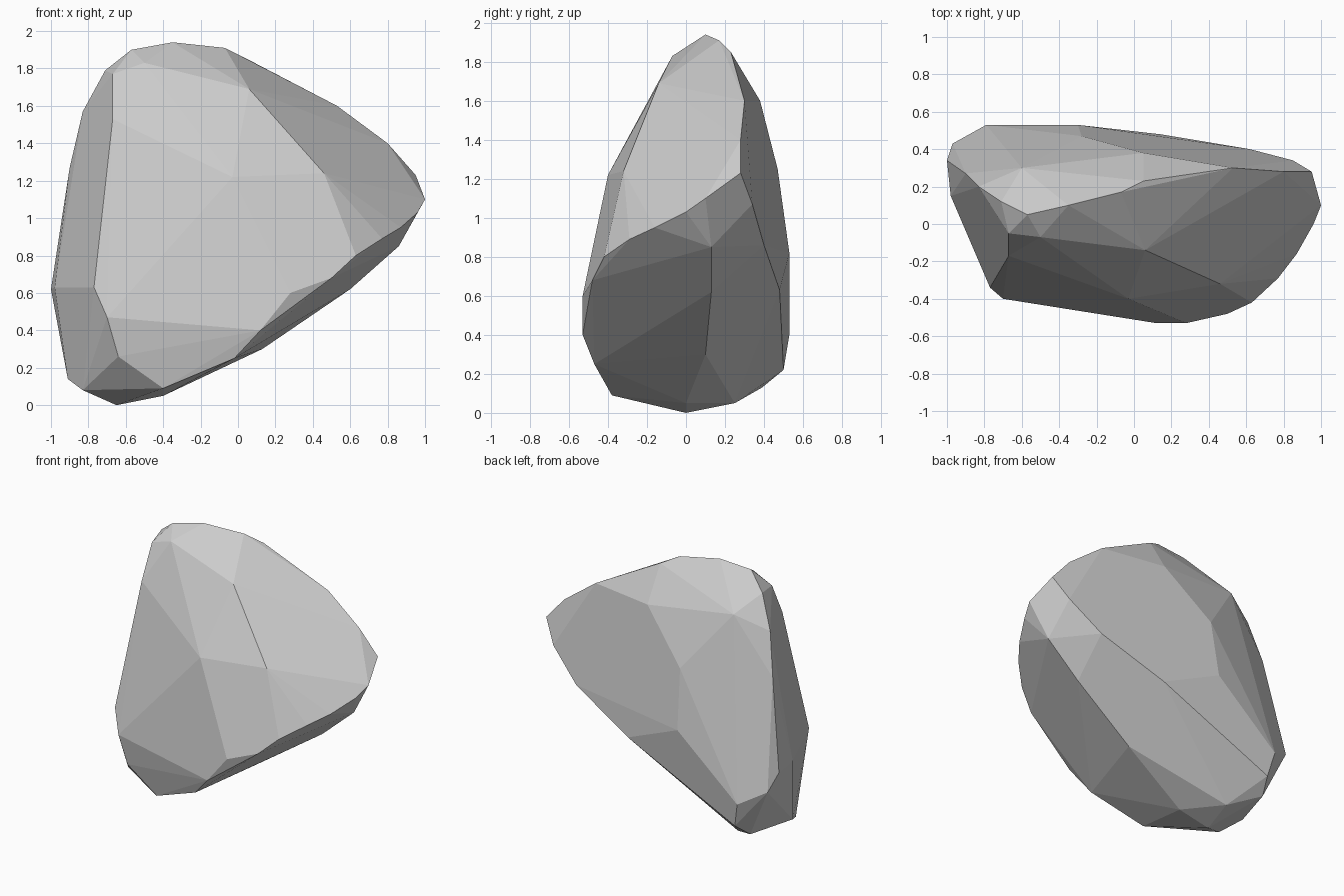
import bpy, bmesh
from mathutils import Vector

# Corner points of the boulder's ridges, grouped by side
top_ridge = [(-.35, .1, 1.94), (-.57, .05, 1.9), (-.07, .17, 1.91), (.05, .23, 1.85),
             (.53, .3, 1.6), (.8, .28, 1.4), (.95, .28, 1.23)]
front = [(-.67, -.05, 1.77), (-.67, -.17, 1.53), (-.5, -.07, 1.83), (-.77, -.34, .63),
         (-.7, -.4, .47), (-.64, -.38, .26), (-.03, -.4, 1.22), (.06, -.14, 1.69),
         (.46, -.32, 1.24), (.12, -.53, .4), (.28, -.53, .6)]
right = [(1, .1, 1.1), (.96, 0, 1.03), (.87, -.16, .95), (.77, -.29, .89),
         (.63, -.42, .8), (.5, -.48, .68)]
underside = [(.86, .13, .85), (.6, .13, .62), (.13, .1, .3),
             (-.4, 0, .05), (-.65, 0, 0), (-.4, -.38, .09), (-.02, -.47, .25),
             (-.6, .25, .05), (-.83, -.1, .08), (-.91, .05, .14)]
back = [(-.79, .53, .4), (-.3, .53, .82), (-.75, .5, .22), (.14, .48, .63),
        (.62, .4, .86), (.85, .34, 1.07), (-.8, .39, .13), (.05, .38, 1.6),
        (-.6, .3, 1.67), (-.28, .47, 1.25)]
left = [(-1, .34, .62), (-.98, .15, .63), (-.97, .43, .5), (-.9, .27, 1.27), (-.83, .2, 1.57),
        (-.71, .12, 1.79)]

# Flat-faced convex boulder wrapped around the corners
bm = bmesh.new()
for group in (top_ridge, front, right, underside, back, left):
    for p in group:
        bm.verts.new(Vector(p))
bmesh.ops.convex_hull(bm, input=bm.verts[:])
loose = [v for v in bm.verts if not v.link_faces]
bmesh.ops.delete(bm, geom=loose, context='VERTS')
# Merge nearly coplanar triangles into broad facets
bmesh.ops.dissolve_limit(bm, angle_limit=0.07, verts=bm.verts[:], edges=bm.edges[:])
bmesh.ops.recalc_face_normals(bm, faces=bm.faces[:])
mesh = bpy.data.meshes.new("boulder")
bm.to_mesh(mesh)
bm.free()
boulder = bpy.data.objects.new("boulder", mesh)
bpy.context.collection.objects.link(boulder)
